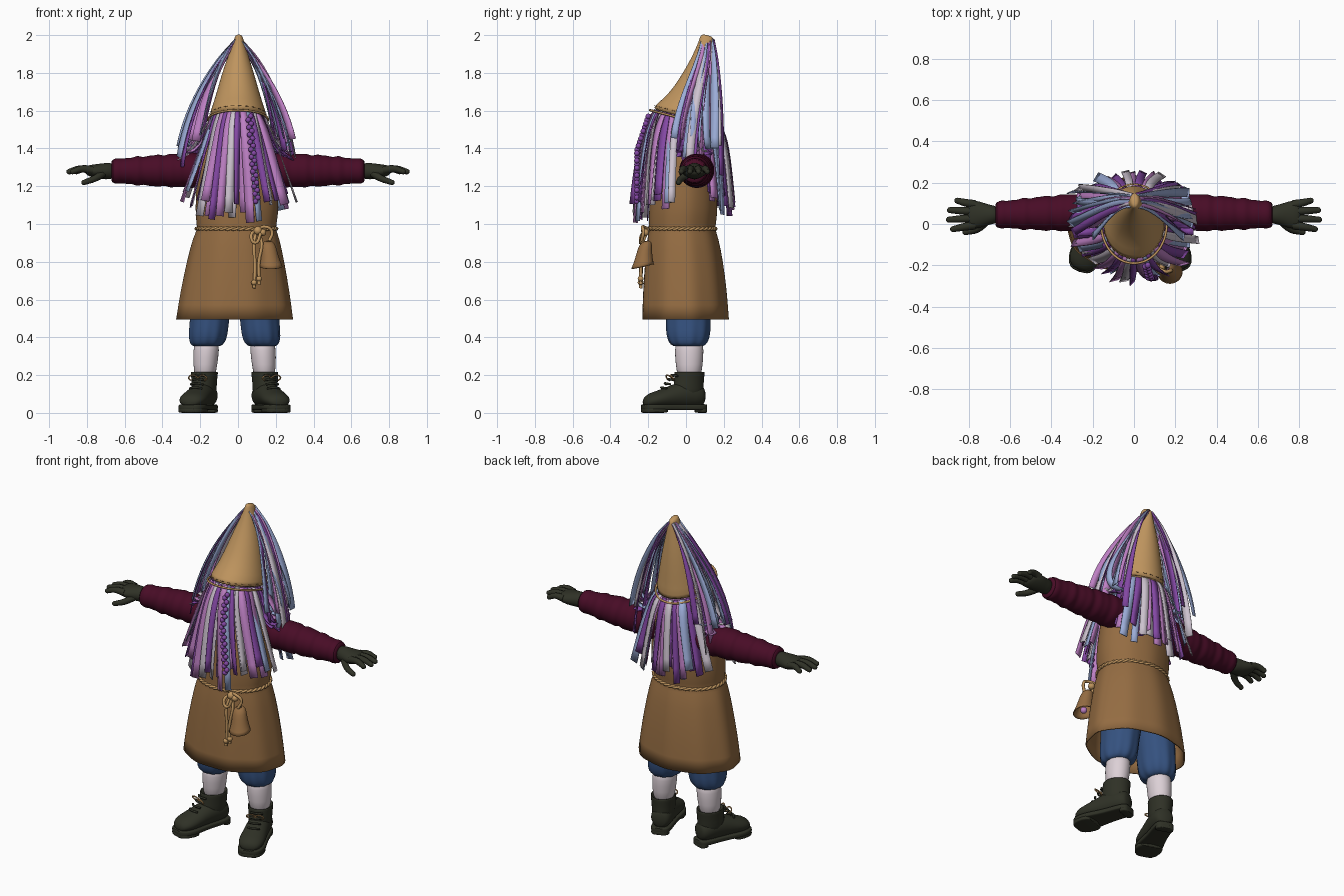
import bpy, bmesh, random
from math import sin, cos, pi, radians, copysign
from mathutils import Vector, Matrix

random.seed(4)
cube = bpy.data.objects.get("Cube")
if cube:
    bpy.data.objects.remove(cube)

X, Y, Z = Vector((1, 0, 0)), Vector((0, 1, 0)), Vector((0, 0, 1))


def material(name, hex_code):
    """Flat material from an sRGB hex string."""
    srgb = [int(hex_code[i:i + 2], 16) / 255 for i in (0, 2, 4)]
    color = [((c + 0.055) / 1.055) ** 2.4 for c in srgb] + [1]
    mat = bpy.data.materials.new(name)
    mat.use_nodes = True
    mat.diffuse_color = color
    shader = next(n for n in mat.node_tree.nodes if n.type == 'BSDF_PRINCIPLED')
    shader.inputs["Base Color"].default_value = color
    return mat


tan = material("tan felt", "BE945E")
brown = material("brown cloth", "946C42")
maroon = material("maroon wool", "480C26")
olive = material("dark olive leather", "2F3126")
denim = material("blue denim", "355280")
sock_white = material("pale sock", "DCD0D6")
purple = material("purple ribbon", "8448A4")
lilac = material("lilac ribbon", "BE80C4")
sky = material("pale blue ribbon", "9CADD8")
silver = material("silver ribbon", "CDC3CF")


def finish(name, bm, mat, subdiv=0, thickness=0):
    """Turn a bmesh into a shaded object."""
    bmesh.ops.recalc_face_normals(bm, faces=bm.faces[:])
    mesh = bpy.data.meshes.new(name)
    bm.to_mesh(mesh)
    bm.free()
    mesh.materials.append(mat)
    obj = bpy.data.objects.new(name, mesh)
    bpy.context.collection.objects.link(obj)
    select(obj)
    bpy.ops.object.shade_smooth_by_angle(angle=radians(60))
    if subdiv:
        mod = obj.modifiers.new("Subdivision", 'SUBSURF')
        mod.levels = mod.render_levels = subdiv
    if thickness:
        obj.modifiers.new("Solidify", 'SOLIDIFY').thickness = thickness


def select(obj):
    bpy.ops.object.select_all(action='DESELECT')
    obj.select_set(True)
    bpy.context.view_layer.objects.active = obj


def loft(name, rings, mat, u=X, v=Y, n=24, power=2, fold=0, waves=0,
         caps=True, m=Matrix(), thickness=0):
    """Skin rings of (x, y, z, radius_u, radius_v); folds deepen to the last ring."""
    bm = bmesh.new()
    loops = []
    for i, (x, y, z, ru, rv) in enumerate(rings):
        loop = []
        for j in range(n):
            a = 2 * pi * j / n
            c, s = (copysign(abs(t) ** (2 / power), t) for t in (cos(a), sin(a)))
            f = 1 + fold * sin(waves * a) * i / (len(rings) - 1)
            loop.append(bm.verts.new(m @ (Vector((x, y, z)) + (u * ru * c + v * rv * s) * f)))
        loops.append(loop)
    for a, b in zip(loops, loops[1:]):
        for j in range(n):
            k = (j + 1) % n
            bm.faces.new((a[j], a[k], b[k], b[j]))
    if caps:
        bm.faces.new(loops[0])
        bm.faces.new(loops[-1])
    finish(name, bm, mat, 1, thickness)


def tube(name, paths, radius, mat, taper=1, cyclic=False, m=Matrix()):
    """Round cords along smooth paths, converted to one mesh."""
    curve = bpy.data.curves.new(name, 'CURVE')
    curve.dimensions = '3D'
    curve.bevel_depth, curve.bevel_resolution = radius, 2
    curve.resolution_u, curve.use_fill_caps = 4, True
    for path in paths:
        spline = curve.splines.new('BEZIER')
        spline.bezier_points.add(len(path) - 1)
        spline.use_cyclic_u = cyclic
        for i, (bp, co) in enumerate(zip(spline.bezier_points, path)):
            bp.co = m @ Vector(co)
            bp.radius = 1 + (taper - 1) * i / (len(path) - 1)
            bp.handle_left_type = bp.handle_right_type = 'AUTO'
    curve.materials.append(mat)
    obj = bpy.data.objects.new(name, curve)
    bpy.context.collection.objects.link(obj)
    select(obj)
    bpy.ops.object.convert(target='MESH')
    bpy.ops.object.shade_smooth_by_angle(angle=radians(60))


def balls(name, items, mat):
    bm = bmesh.new()
    for co, r in items:
        bmesh.ops.create_icosphere(bm, subdivisions=2, radius=r, matrix=Matrix.Translation(co))
    finish(name, bm, mat)


def ribbon(bm, p, width, angle, twist, steps=10):
    """Flat strip along a cubic curve; angle is the heading of its width."""
    p = [Vector(q) for q in p]
    last = None
    for i in range(steps + 1):
        t = i / steps
        w = 1 - t
        co = p[0] * w**3 + p[1] * 3 * w * w * t + p[2] * 3 * w * t * t + p[3] * t**3
        tangent = (p[1] - p[0]) * w * w + (p[2] - p[1]) * 2 * w * t + (p[3] - p[2]) * t * t
        side = Vector((cos(angle + twist * t), sin(angle + twist * t), 0))
        side = (side - side.project(tangent)).normalized() * width / 2 * (0.6 + 0.4 * min(1, 4 * t))
        pair = bm.verts.new(co - side), bm.verts.new(co + side)
        if last:
            bm.faces.new((last[0], last[1], pair[1], pair[0]))
        last = pair


# Tunic
loft("tunic", [(0, 0, 1.46, .08, .08), (-.005, .01, 1.42, .17, .12), (-.005, .01, 1.34, .21, .15),
               (-.005, -.01, 1.2, .215, .175), (-.005, -.015, 1.08, .222, .182),
               (-.008, -.02, 1.0, .212, .178), (-.008, -.022, .97, .207, .174),
               (-.01, -.018, .93, .228, .188), (-.013, -.012, .8, .258, .207),
               (-.016, -.008, .65, .287, .222), (-.018, -.005, .495, .309, .23)],
     brown, n=48, fold=.015, waves=9, caps=False, thickness=.008)

# Rope belt of two twisted strands, with knot, tails and loops
belt = []
for phase in (0, pi):
    path = []
    for i in range(120):
        a, h = 2 * pi * i / 120, 2 * pi * i / 6 + phase
        r = .004 * cos(h)
        path.append((-.008 + (.211 + r) * cos(a), -.022 + (.178 + r) * sin(a), .975 + .004 * sin(h)))
    belt.append(path)
tube("rope_belt", belt, .007, tan, cyclic=True)
tube("belt_tails", [[(.1, -.2, .97), (.085, -.232, .9), (.09, -.236, .78), (.085, -.24, .66)],
                    [(.1, -.2, .97), (.125, -.23, .9), (.11, -.238, .8), (.112, -.24, .68)],
                    [(.1, -.2, .97), (.15, -.23, .985), (.18, -.225, .96), (.165, -.235, .91)],
                    [(.1, -.2, .97), (.07, -.235, .94), (.09, -.24, .9), (.12, -.23, .95)]], .009, tan)
balls("rope_knots", [((.105, -.215, .965), .024), ((.13, -.215, .955), .02),
                     ((.085, -.24, .69), .016), ((.112, -.24, .71), .016)], tan)

# Bell
loft("bell", [(.16, -.212, .91, .012, .012), (.16, -.213, .9, .036, .034),
              (.165, -.22, .86, .042, .04), (.171, -.226, .81, .05, .049),
              (.174, -.23, .775, .062, .06)], brown, v=Vector((0, 1, .2)), caps=False, thickness=.006)
balls("bell_clapper", [((.174, -.23, .79), .02)], lilac)

# Sleeves and gloved hands
for s, side in ((1, "left"), (-1, "right")):
    rings = []
    for i in range(33):
        t = i / 32
        r = .093 - .032 * t**2 + .003 * (sin(i * 1.1) + sin(i * 1.9)) * min(1, 3 * t)
        rings.append((s * (.12 + .55 * t), .06 - .015 * t, 1.285 - .005 * t, r, r))
    loft(side + "_sleeve", rings, maroon, u=Y, v=Z)
    loft(side + "_cuff", [(s * x, .045, 1.28, r, r) for x, r in
                          ((.635, .055), (.64, .064), (.665, .064), (.672, .05))], maroon, u=Y, v=Z)
    loft(side + "_palm", [(s * .65, .045, 1.28, .042, .045), (s * .7, .045, 1.28, .047, .044),
                          (s * .75, .045, 1.278, .067, .039), (s * .79, .045, 1.283, .07, .03),
                          (s * .81, .045, 1.283, .055, .018)], olive, u=Y, v=Z)
    fingers = []
    for k, length in enumerate((.095, .115, .11, .075)):
        y0, y1 = -.005 + .033 * k, -.025 + .046 * k
        fingers.append([(s * .77, y0, 1.285), (s * (.78 + length / 2), (y0 + y1) / 2, 1.292),
                        (s * (.78 + length), y1, 1.277)])
    fingers.append([(s * .71, .02, 1.27), (s * .76, -.025, 1.24), (s * .815, -.04, 1.22)])
    tube(side + "_fingers", fingers, .022, olive, taper=.65)
    balls(side + "_fingertips", [(f[-1], .0145) for f in fingers], olive)

# Legs: breeches, socks and boots
for s, side in ((1, "left"), (-1, "right")):
    leg = Matrix.Translation((-.018, .012, 0))
    loft(side + "_breeches", [(s * .1, 0, .78, .12, .13), (s * .12, 0, .62, .115, .125),
                              (s * .132, 0, .5, .102, .118), (s * .139, 0, .43, .104, .118),
                              (s * .143, 0, .385, .097, .108), (s * .147, 0, .36, .084, .092),
                              (s * .147, 0, .35, .065, .07)], denim, n=40, fold=.05, waves=10, m=leg)
    loft(side + "_sock", [(s * .147, .005, .4, .064, .07), (s * .15, .005, .33, .069, .078),
                          (s * .155, .005, .26, .064, .072), (s * .158, .005, .17, .055, .062)],
         sock_white, m=leg)
    m = Matrix.Translation((-.018 + s * .162, .012, 0)) @ Matrix.Rotation(s * radians(19), 4, 'Z')
    loft(side + "_boot_foot", [(0, .09, .09, .035, .04), (0, .07, .09, .06, .062),
                               (0, -.02, .1, .066, .075), (0, -.1, .085, .068, .06),
                               (0, -.17, .072, .076, .046), (0, -.22, .066, .066, .038),
                               (0, -.25, .055, .035, .022)], olive, u=X, v=Z, m=m)
    loft(side + "_boot_shaft", [(0, .005, .07, .062, .08), (0, .0, .13, .065, .083),
                                (0, .005, .18, .067, .08), (0, .007, .215, .072, .083),
                                (0, .007, .222, .068, .078), (0, .007, .2, .06, .07)], olive, m=m)
    outline = ((.098, .03), (.088, .052), (.04, .06), (-.05, .06), (-.12, .072),
               (-.18, .08), (-.235, .066), (-.258, .035))
    for part, z, half, chosen in (("sole", .03, .016, outline), ("heel", .013, .013, outline[:3]),
                                  ("tread", .013, .013, outline[4:])):
        loft(f"{side}_boot_{part}", [(0, y, z, w, half) for y, w in chosen], olive,
             u=X, v=Z, power=5, m=m)
    rows = [(-.082 - .02 * k, .195 - .022 * k) for k in range(4)]
    tube(side + "_boot_laces", [[(-.035, y + .01, z), (0, y - .008, z + .006), (.035, y + .01, z)]
                                for y, z in rows], .006, olive, m=m)
    tube(side + "_lace_bow", [[(0, -.09, .185), (d * .03, -.11, .2), (d * .05, -.1, .18), (0, -.095, .18)]
                              for d in (-1, 1)], .004, tan, m=m)

# Pointed hat, tilted down at the back, with a thin rolled brim and stitches
tilt = Vector((0, 1, -.26))
loft("hat", [(0, 0, 1.553, .16, .192), (0, .012, 1.585, .149, .172), (0, .048, 1.665, .122, .131),
             (0, .07, 1.745, .1, .104), (0, .09, 1.83, .074, .077), (.003, .104, 1.91, .047, .054),
             (.004, .112, 1.97, .026, .04), (.004, .113, 1.99, .022, .036),
             (.004, .113, 2.0, .012, .02)], tan, v=tilt, n=32)


def brim(a, scale, lift):
    return Vector((0, lift * .4, 1.553 + lift)) + (X * .16 * cos(a) + tilt * .192 * sin(a)) * scale


tube("hat_brim_roll", [[brim(2 * pi * i / 32, .99, 0) for i in range(32)]], .006, tan, cyclic=True)
tube("hat_stitches", [[brim(2 * pi * (i + d) / 24, .935, .027) for d in (0, .25, .5)]
                      for i in range(24)], .0015, brown)

# Ribbon hair hanging under the brim, in two layers, and a core behind it
strips = {"purple": bmesh.new(), "lilac": bmesh.new(), "sky": bmesh.new(), "silver": bmesh.new()}
hair_mix = ["purple", "lilac", "silver", "purple", "lilac", "sky", "purple", "silver", "lilac"]
hat_mix = ["sky", "purple", "lilac", "sky", "silver", "purple", "sky", "lilac"]
loft("hair_core", [(0, 0, 1.57, .14, .16), (0, 0, 1.48, .16, .18), (0, .0, 1.38, .15, .16),
                   (0, 0, 1.32, .09, .1)], lilac)
for layer, count in ((1, 40), (.86, 34)):
    for i in range(count):
        a = 2 * pi * (i + random.uniform(-.25, .25)) / count
        c, s = cos(a), sin(a)
        reach = layer * random.uniform(.88, 1.06)
        end = Vector((.33 * c, .275 * s, 1.19 - (.14 if s < 0 else .11) * abs(s) + random.uniform(-.05, .06)))
        if abs(end.y - .05) < .1:
            end.z = random.uniform(1.33, 1.4)
        end.x, end.y = end.x * reach, end.y * reach
        path = [brim(a, .9 * layer, .01), (.195 * c * reach, .235 * s * reach, 1.5),
                (.24 * c * reach, .25 * s * reach, 1.36), end]
        ribbon(strips[hair_mix[i % len(hair_mix)]], path, random.uniform(.032, .05),
               a + pi / 2, random.uniform(-.9, .9))

# Long ribbons falling from the hat tip on both sides
for s in (-1, 1):
    for i in range(14):
        t = i / 13
        out, y = random.uniform(.2, .32), -.06 + .25 * t
        path = [(s * .01, .09 + .05 * t, 1.975), (s * .1, .1 + .05 * t, 1.87),
                (s * out * .82, y * .9 + .02, 1.68), (s * out, y, random.uniform(1.25, 1.48))]
        ribbon(strips[hat_mix[i % len(hat_mix)]], path, random.uniform(.032, .046),
               random.uniform(.3, 2.6), random.uniform(-1.5, 1.5), 14)
    # Loose loops that curl back under
    for y in (.03, .1):
        ribbon(strips["sky"], [(s * .02, .12, 1.96), (s * .17, y, 1.75), (s * .42, y, 1.36),
                               (s * .17, y + .03, 1.4)], .036, pi / 2, .5, 16)
for (name, bm), mat in zip(strips.items(), (purple, lilac, sky, silver)):
    finish(name + "_ribbons", bm, mat, thickness=.005)

# Braid in the front hair
braid = []
for i in range(24):
    t = i / 23
    braid.append(((.06 + .04 * t + .007 * (-1) ** i, -.2 - .06 * min(1, 2.5 * t), 1.57 - .45 * t), .015))
balls("braid", braid, purple)
